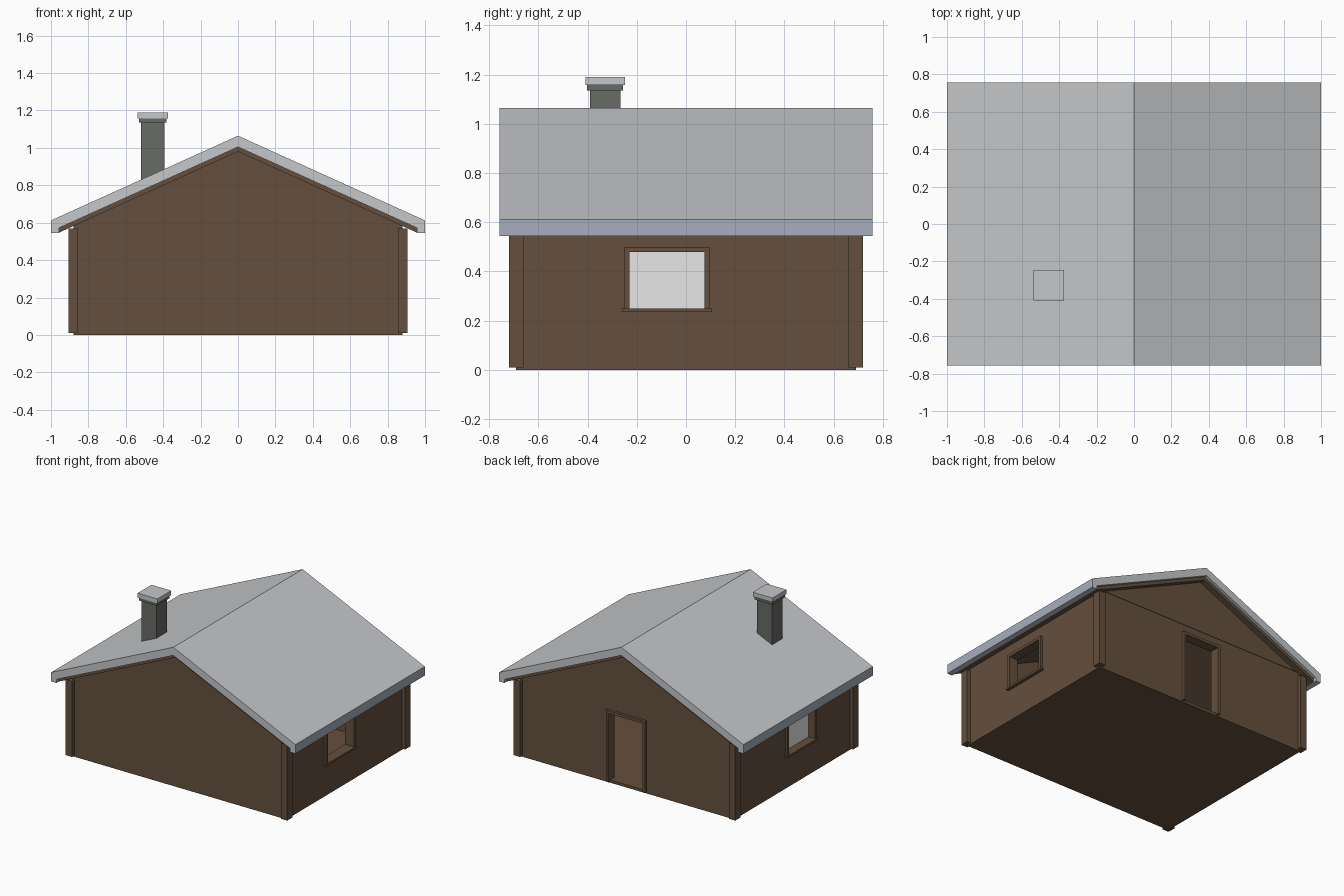
import bpy, bmesh

cube = bpy.data.objects.get("Cube")
if cube:
    bpy.data.objects.remove(cube, do_unlink=True)


def material(name, rgb):
    m = bpy.data.materials.new(name)
    m.use_nodes = True
    m.diffuse_color = (*rgb, 1)
    m.node_tree.nodes["Principled BSDF"].inputs["Base Color"].default_value = (*rgb, 1)
    return m


wood = material("brown wood", (0.13, 0.08, 0.048))
sheet = material("grey roofing", (0.56, 0.57, 0.59))
fascia = material("blue grey fascia", (0.38, 0.43, 0.51))
stone = material("dark stone", (0.135, 0.145, 0.13))
white = material("white pane", (0.9, 0.9, 0.9))


def extrude(name, profile, y0, y1, *mats):
    """Extrude an x-z outline along y."""
    bm = bmesh.new()
    face = bm.faces.new([bm.verts.new((x, y0, z)) for x, z in profile])
    moved = bmesh.ops.extrude_face_region(bm, geom=[face])["geom"]
    bmesh.ops.translate(bm, vec=(0, y1 - y0, 0),
                        verts=[v for v in moved if isinstance(v, bmesh.types.BMVert)])
    bmesh.ops.recalc_face_normals(bm, faces=bm.faces)
    mesh = bpy.data.meshes.new(name)
    bm.to_mesh(mesh)
    bm.free()
    for m in mats:
        mesh.materials.append(m)
    ob = bpy.data.objects.new(name, mesh)
    bpy.context.collection.objects.link(ob)
    return ob


def box(name, x, y, z, mat):
    outline = [(x[0], z[0]), (x[1], z[0]), (x[1], z[1]), (x[0], z[1])]
    return extrude(name, outline, y[0], y[1], mat)


def cut(target, cutter):
    cutter.hide_render = True
    cutter.hide_viewport = True
    cutter.display_type = 'WIRE'
    mod = target.modifiers.new("opening", 'BOOLEAN')
    mod.operation = 'DIFFERENCE'
    mod.solver = 'EXACT'
    mod.object = cutter


def house(w, z0, eave, ridge):
    return [(-w, z0), (w, z0), (w, eave), (0, ridge), (-w, eave)]


# Walls: hollow shell with one window through each side and a back doorway
walls = extrude("walls", house(0.88, 0, 0.585, 0.983), -0.69, 0.69, wood)
cut(walls, extrude("room_cutter", house(0.83, 0.02, 0.62, 1.1), -0.64, 0.64, wood))
cut(walls, box("window_cutter", (-1, 1), (-0.23, 0.075), (0.25, 0.48), wood))
cut(walls, box("door_cutter", (-0.14, 0.14), (0.5, 0.8), (0.02, 0.52), wood))

# Gable boards stand slightly proud of the end walls
for name, y in (("front_gable", -0.6915), ("back_gable", 0.6915)):
    extrude(name, [(-0.84, 0.6), (0.84, 0.6), (0, 0.98)], y - 0.0015, y + 0.0015, wood)

# Corner posts and side windows
for side, s in (("left", 1), ("right", -1)):
    for end, e in (("front", -1), ("back", 1)):
        box(f"{side}_{end}_post", sorted((s * 0.855, s * 0.907)),
            sorted((e * 0.66, e * 0.72)), (0.01, 0.57), wood)
    depth = sorted((s * 0.825, s * 0.897))
    box(f"{side}_window_head", depth, (-0.25, 0.095), (0.48, 0.5), wood)
    for part, y in (("front", (-0.25, -0.23)), ("back", (0.075, 0.095))):
        box(f"{side}_window_{part}_jamb", depth, y, (0.25, 0.48), wood)
    box(f"{side}_window_sill", sorted((s * 0.825, s * 0.905)), (-0.26, 0.105), (0.235, 0.25), wood)
box("right_window_pane", (-0.842, -0.836), (-0.23, 0.075), (0.25, 0.48), white)

# Door frame
box("door_head", (-0.16, 0.16), (0.635, 0.71), (0.52, 0.54), wood)
for side, x in (("left", (0.14, 0.16)), ("right", (-0.16, -0.14))):
    box(f"door_{side}_jamb", x, (0.635, 0.71), (0.01, 0.52), wood)

# Roof with dropped eaves, coloured differently on the eave faces
half = [(1, 0.612), (1, 0.545), (0.957, 0.545), (0.957, 0.572)]
mirror = [(-x, z) for x, z in reversed(half)]
roof = extrude("roof", [(0, 1.065)] + half + [(0, 1.005)] + mirror, -0.757, 0.757, sheet, fascia)
for f in roof.data.polygons:
    f.material_index = int(abs(f.normal.x) > 0.9 and abs(f.center.x) > 0.98)
extrude("soffit", [(0, 1.005), (0.957, 0.572), (0.957, 0.547), (0, 0.98),
                   (-0.957, 0.547), (-0.957, 0.572)], -0.735, 0.735, wood)

# Chimney
box("chimney_shaft", (-0.518, -0.394), (-0.391, -0.267), (0.7, 1.14), stone)
box("chimney_collar", (-0.53, -0.382), (-0.403, -0.255), (1.135, 1.16), stone)
box("chimney_cap", (-0.536, -0.374), (-0.409, -0.247), (1.157, 1.19), sheet)
